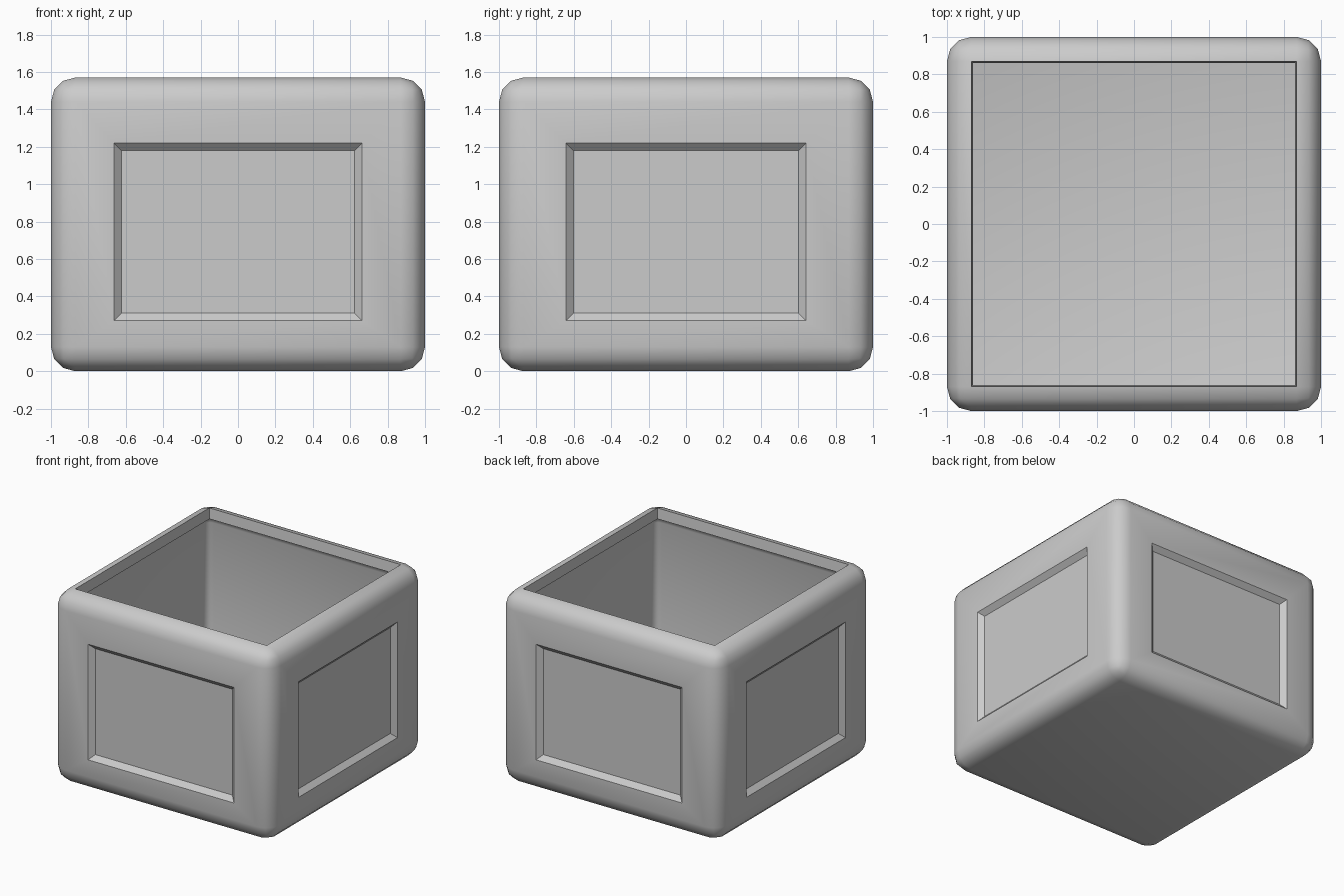
import bpy, bmesh, math
from mathutils import Matrix, Vector

if "Cube" in bpy.data.objects:
    bpy.data.objects.remove(bpy.data.objects["Cube"])

H = 1.57           # overall height
bm = bmesh.new()


def rounded_shell(half, z0, z1, radius):
    """Add a rounded box with its flat top removed; return its flat side faces."""
    old = set(bm.faces)
    mat = Matrix.Translation((0, 0, (z0 + z1) / 2)) @ Matrix.Diagonal((2 * half, 2 * half, z1 - z0, 1))
    cube = bmesh.ops.create_cube(bm, size=1, matrix=mat)
    edges = list({e for v in cube["verts"] for e in v.link_edges})
    bmesh.ops.bevel(bm, geom=edges, offset=radius, offset_type='OFFSET', segments=3,
                    profile=0.5, affect='EDGES', clamp_overlap=True)
    bm.normal_update()
    new = [f for f in bm.faces if f not in old]
    top = [f for f in new if f.normal.z > 0.999]
    bmesh.ops.delete(bm, geom=top, context='FACES_ONLY')
    return [f for f in new if f.is_valid and f.calc_area() > 0.5 and abs(f.normal.z) < 0.1]


def panel_ring(face, half, z0, z1, depth):
    """Inset a side face to a rectangle of the given size, pushed in by depth."""
    n = face.normal.copy()
    side = Vector((-n.y, n.x, 0))
    bmesh.ops.inset_individual(bm, faces=[face], thickness=0.02)
    mid = face.calc_center_median().z
    for v in face.verts:
        u = math.copysign(half, v.co.dot(side))
        z = z1 if v.co.z > mid else z0
        v.co = n * (1 - depth) + side * u + Vector((0, 0, z))


# outer wall with a sunken panel on each side
for f in rounded_shell(1.0, 0.0, H, 0.13):
    half = 0.663 if abs(f.normal.y) > 0.5 else 0.642
    panel_ring(f, half, 0.27, 1.22, 0.0)
    panel_ring(f, half - 0.04, 0.31, 1.18, 0.037)

# inner wall, joined to the outer one by the rim
rounded_shell(0.915, 0.085, H - 0.085, 0.053)
bmesh.ops.bridge_loops(bm, edges=[e for e in bm.edges if e.is_boundary])
bmesh.ops.recalc_face_normals(bm, faces=bm.faces[:])

mesh = bpy.data.meshes.new("planter_box")
bm.to_mesh(mesh)
bm.free()
obj = bpy.data.objects.new("planter_box", mesh)
bpy.context.collection.objects.link(obj)
bpy.context.view_layer.objects.active = obj
obj.select_set(True)
bpy.ops.object.shade_smooth_by_angle(angle=math.radians(36))
